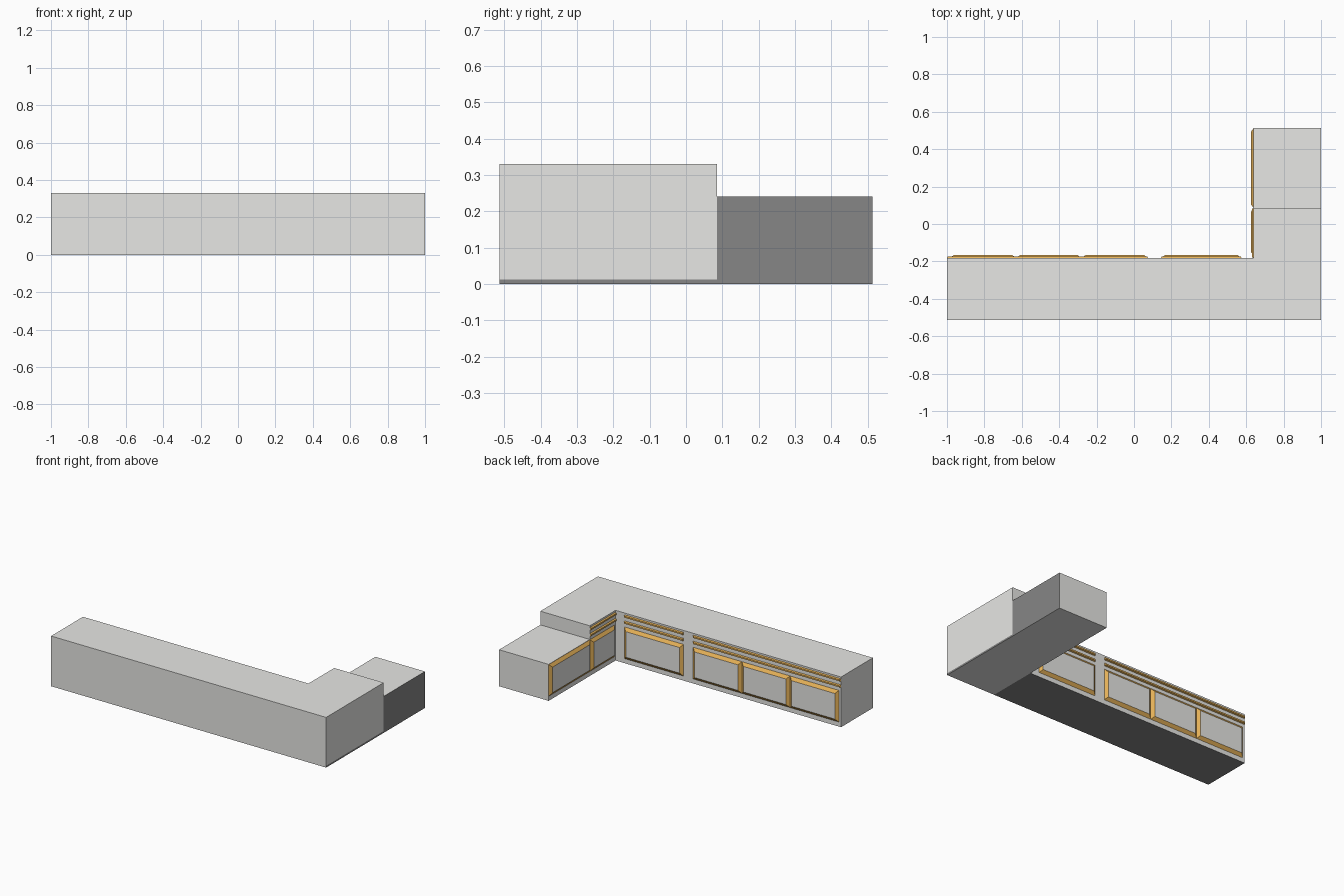
import bpy, bmesh

if "Cube" in bpy.data.objects:
    bpy.data.objects.remove(bpy.data.objects["Cube"])

WALL_Y, WALL_X, H, LOW_H, STEP_Y, END_Y = -0.182, 0.64, 0.33, 0.24, 0.085, 0.513


def material(name, r, g, b):
    m = bpy.data.materials.new(name)
    m.diffuse_color = (r, g, b, 1)
    m.use_nodes = True
    m.node_tree.nodes["Principled BSDF"].inputs["Base Color"].default_value = m.diffuse_color
    return m


GREY = material("light_grey", 0.8, 0.8, 0.78)
DARK = material("dark_grey", 0.24, 0.24, 0.24)
GOLD = material("golden_wood", 0.8, 0.45, 0.1)


def finish(bm, name, mats, rule):
    bmesh.ops.recalc_face_normals(bm, faces=bm.faces)
    for f in bm.faces:
        f.normal_update()
        f.material_index = rule(f)
    me = bpy.data.meshes.new(name)
    bm.to_mesh(me)
    bm.free()
    for m in mats:
        me.materials.append(m)
    ob = bpy.data.objects.new(name, me)
    bpy.context.collection.objects.link(ob)


def prism(outline, z0, z1):
    bm = bmesh.new()
    f = bm.faces.new([bm.verts.new((x, y, z0)) for x, y in outline])
    r = bmesh.ops.extrude_face_region(bm, geom=[f])
    for v in r["geom"]:
        if isinstance(v, bmesh.types.BMVert):
            v.co.z = z1
    return bm


def cut(bm, co, no):
    bmesh.ops.bisect_plane(bm, geom=bm.verts[:] + bm.edges[:] + bm.faces[:],
                           plane_co=co, plane_no=no)


# L-shaped counter with dark underside and dark strip on the right
bm = prism([(-1, -END_Y), (1, -END_Y), (1, STEP_Y), (WALL_X, STEP_Y),
            (WALL_X, WALL_Y), (-1, WALL_Y)], 0, H)
cut(bm, (WALL_X, 0, 0), (1, 0, 0))
cut(bm, (0, 0, 0.012), (0, 0, 1))


def counter_rule(f):
    c = f.calc_center_median()
    under = f.normal.z < -0.9 and c.x < WALL_X
    strip = f.normal.x > 0.9 and c.x > 0.99 and c.z < 0.012
    return int(under or strip)


finish(bm, "counter", [GREY, DARK], counter_rule)

# lower end block with a dark outer side
bm = prism([(WALL_X, STEP_Y), (1, STEP_Y), (1, END_Y), (WALL_X, END_Y)], 0, LOW_H)
finish(bm, "low_counter", [GREY, DARK], lambda f: int(f.normal.x > 0.9))


# position on one of the two inner walls: a along, d outward, z up
def on_back(a, d, z):
    return (a, WALL_Y + d, z)


def on_leg(a, d, z):
    return (WALL_X - d, a, z)


def panel(name, wall, a0, a1, z0, z1, depth, slope, gold_face=False):
    """Raised plate with golden sloping edges."""
    bm = bmesh.new()
    rings = []
    for d, s in ((0, 0), (depth, slope)):
        rings.append([bm.verts.new(wall(a, d, z)) for a, z in (
            (a0 + s, z0 + s), (a1 - s, z0 + s), (a1 - s, z1 - s), (a0 + s, z1 - s))])
    lo, hi = rings
    front = bm.faces.new(hi)
    bm.faces.new(lo[::-1])
    for i in range(4):
        j = (i + 1) % 4
        bm.faces.new((lo[i], lo[j], hi[j], hi[i]))
    finish(bm, name, [GREY, GOLD],
           lambda f: int(gold_face or f.index != front.index)) if gold_face else \
        finish(bm, name, [GREY, GOLD], lambda f: int(f != front))


# cupboard doors
doors = [(on_back, -0.985, -0.63), (on_back, -0.63, -0.28), (on_back, -0.28, 0.075),
         (on_back, 0.145, 0.575), (on_leg, -0.17, 0.085), (on_leg, 0.085, END_Y)]
for i, (wall, a0, a1) in enumerate(doors):
    panel(f"door_{i + 1}", wall, a0, a1, 0.03, 0.238, 0.015, 0.02)

# pairs of thin rails above the doors
rails = [(on_back, -1.0, 0.075), (on_back, 0.145, 0.575), (on_leg, WALL_Y, STEP_Y)]
for i, (wall, a0, a1) in enumerate(rails):
    for k, z in enumerate((0.26, 0.3)):
        panel(f"rail_{i + 1}_{k + 1}", wall, a0, a1, z, z + 0.018, 0.009, 0.004, True)
